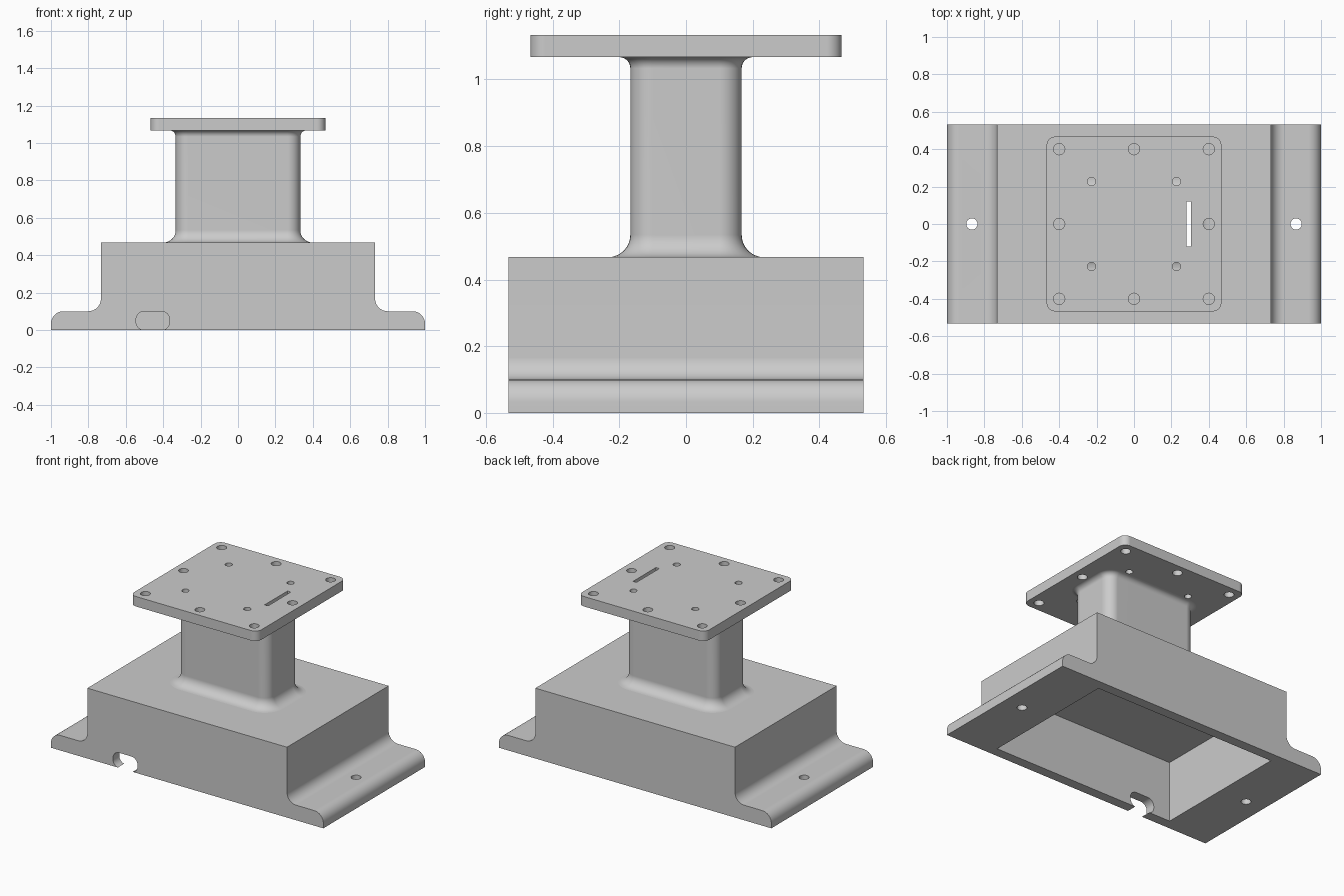
import bpy, bmesh
from math import sin, cos, pi, radians
from mathutils import Vector

cube = bpy.data.objects.get("Cube")
if cube:
    bpy.data.objects.remove(cube)

BASE_TOP, PLATE_LOW, PLATE_TOP = 0.467, 1.067, 1.133
HALF_DEPTH = 0.533
FILLET = 0.067

metal = bpy.data.materials.new("plain grey")
grey = (0.6, 0.6, 0.6, 1)
metal.use_nodes = True
metal.diffuse_color = grey
metal.node_tree.nodes["Principled BSDF"].inputs["Base Color"].default_value = grey


def arc(cx, cy, r, start, end, n=8):
    angles = [radians(start + (end - start) * i / n) for i in range(n + 1)]
    return [(cx + r * cos(a), cy + r * sin(a)) for a in angles]


def rounded_rect(hx, hy, r=0, cx=0, cy=0):
    """Counter-clockwise outline; a circle when hx = hy = r."""
    pts = []
    for k, (sx, sy) in enumerate([(1, 1), (-1, 1), (-1, -1), (1, -1)]):
        for p in arc(cx + sx * (hx - r), cy + sy * (hy - r), r, 90 * k, 90 * k + 90):
            if not pts or (Vector(p) - Vector(pts[-1])).length > 1e-5:
                pts.append(p)
    if (Vector(pts[0]) - Vector(pts[-1])).length < 1e-5:
        pts.pop()
    return pts


def loft(bm, rings):
    """Closed solid through rings of equal point count."""
    rows = [[bm.verts.new(p) for p in ring] for ring in rings]
    n = len(rows[0])
    for a, b in zip(rows, rows[1:]):
        for i in range(n):
            j = (i + 1) % n
            bm.faces.new((a[i], a[j], b[j], b[i]))
    bm.faces.new(rows[0][::-1])
    bm.faces.new(rows[-1])


def upright(bm, outline, z0, z1):
    loft(bm, [[(x, y, z) for x, y in outline] for z in (z0, z1)])


def lengthwise(bm, outline, y0, y1):
    loft(bm, [[(x, y, z) for x, z in outline] for y in (y0, y1)])


def finish(name, bm):
    bmesh.ops.recalc_face_normals(bm, faces=bm.faces[:])
    mesh = bpy.data.meshes.new(name)
    bm.to_mesh(mesh)
    bm.free()
    mesh.materials.append(metal)
    ob = bpy.data.objects.new(name, mesh)
    bpy.context.collection.objects.link(ob)
    return ob


def select(ob):
    bpy.ops.object.select_all(action='DESELECT')
    ob.select_set(True)
    bpy.context.view_layer.objects.active = ob


def cut_and_shade(ob, cutters):
    select(ob)
    for cutter in cutters:
        mod = ob.modifiers.new("cut", 'BOOLEAN')
        mod.operation = 'DIFFERENCE'
        mod.solver = 'EXACT'
        mod.object = cutter
        bpy.ops.object.modifier_apply(modifier=mod.name)
    bpy.ops.object.shade_smooth_by_angle(angle=radians(30))
    weighted = ob.modifiers.new("even shading", 'WEIGHTED_NORMAL')
    weighted.keep_sharp = True


# Base housing: stepped profile with filleted flanges
half = [(0.733, BASE_TOP)]
half += arc(0.8, 0.167, FILLET, 180, 270)
half += arc(0.933, 0.033, FILLET, 90, 0)
half += [(1, 0)]
bm = bmesh.new()
lengthwise(bm, half + [(-x, z) for x, z in reversed(half)], -HALF_DEPTH, HALF_DEPTH)
base = finish("base_housing", bm)

# Neck: rounded column flaring at both ends
STEPS = 8
sections = [(BASE_TOP - 0.01, FILLET)]
for i in range(STEPS + 1):
    a = pi / 2 * i / STEPS
    sections.append((BASE_TOP + FILLET * (1 - cos(a)), FILLET * (1 - sin(a))))
for i in range(STEPS + 1):
    a = pi / 2 * i / STEPS
    r = FILLET / 2
    sections.append((PLATE_LOW - r * (1 - sin(a)), r * (1 - cos(a))))
sections.append((PLATE_LOW + 0.01, FILLET / 2))
bm = bmesh.new()
loft(bm, [[(x, y, z) for x, y in rounded_rect(0.333 + o, 0.167 + o, FILLET + o)]
          for z, o in sections])
neck = finish("neck", bm)

# Top mounting plate
bm = bmesh.new()
upright(bm, rounded_rect(0.467, 0.467, 0.045), PLATE_LOW, PLATE_TOP)
plate = finish("top_plate", bm)

# Cutter: hollow underside
bm = bmesh.new()
upright(bm, rounded_rect(0.667, 0.467), -0.1, 0.4)
cavity = finish("cavity_cutter", bm)

# Cutter: flange bolt holes
bm = bmesh.new()
for x in (-0.867, 0.867):
    upright(bm, rounded_rect(0.03, 0.03, 0.03, x), -0.1, 0.2)
flange_holes = finish("flange_hole_cutter", bm)

# Cutter: cable notch in the front wall
bm = bmesh.new()
lengthwise(bm, rounded_rect(0.09, 0.0505, 0.045, -0.455, 0.0495), -0.6, -0.4)
notch = finish("notch_cutter", bm)

# Cutter: cable slot running down to the cavity
bm = bmesh.new()
upright(bm, rounded_rect(0.0125, 0.12, 0, 0.292), 0.3, 1.3)
slot = finish("slot_cutter", bm)

# Cutter: plate bolt holes, large around the rim and small inside
bm = bmesh.new()
holes = [(0.4 * i, 0.4 * j, 0.03) for i in (-1, 0, 1) for j in (-1, 0, 1) if i or j]
holes += [(0.227 * i, 0.227 * j, 0.022) for i in (-1, 1) for j in (-1, 1)]
for x, y, r in holes:
    upright(bm, rounded_rect(r, r, r, x, y), 1, 1.2)
plate_holes = finish("plate_hole_cutter", bm)

# The rim holes clear the neck, so only the slot passes through it
cut_and_shade(base, [cavity, flange_holes, notch, slot])
cut_and_shade(neck, [slot])
cut_and_shade(plate, [plate_holes, slot])

for cutter in (cavity, flange_holes, notch, slot, plate_holes):
    bpy.data.objects.remove(cutter)
